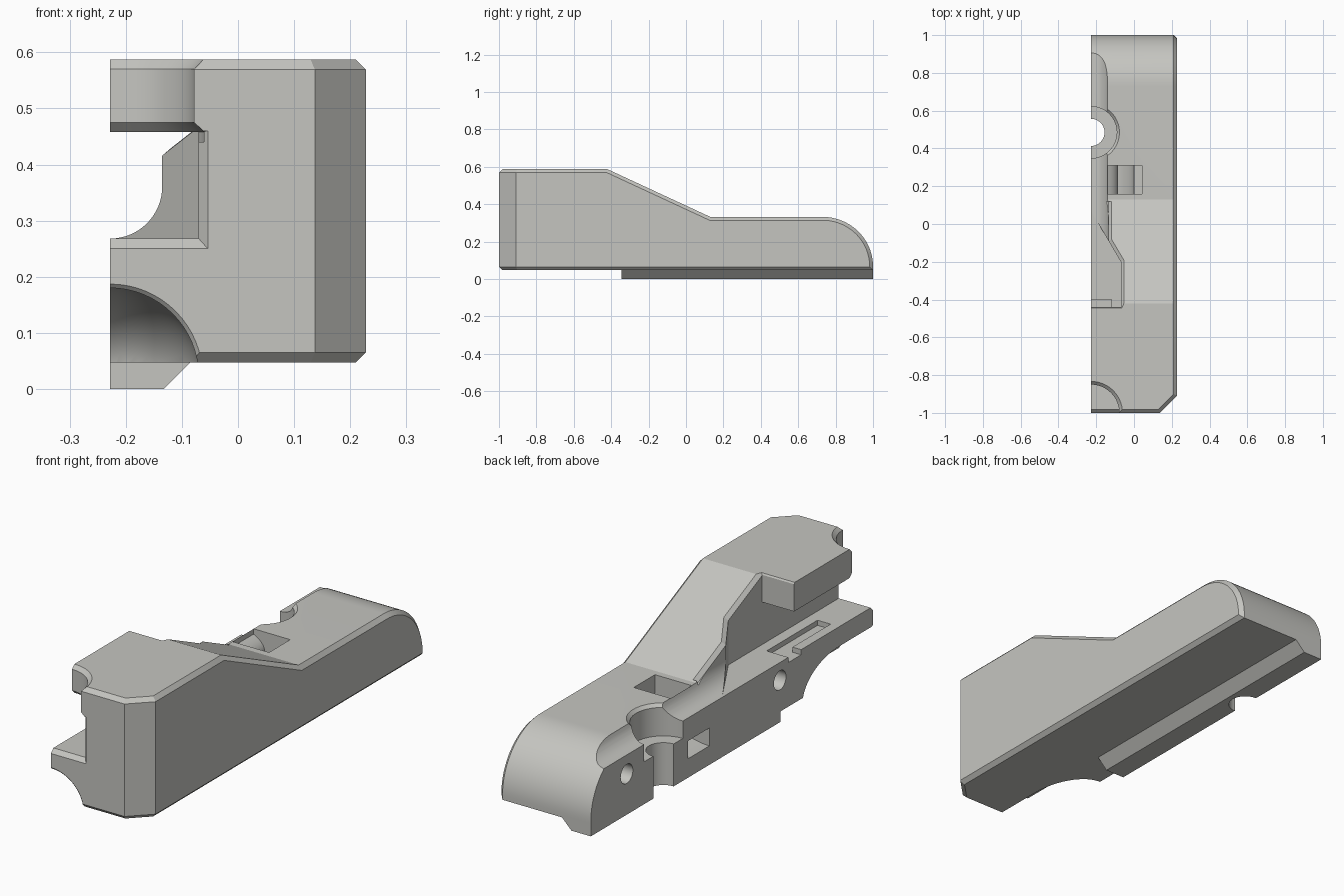
import bpy, bmesh, math
from mathutils import Vector, Matrix

if "Cube" in bpy.data.objects:
    bpy.data.objects.remove(bpy.data.objects["Cube"])

X0, X1 = -0.228, 0.228      # split plane and outer side
CH = 0.018                  # edge chamfer


def make(name, bm):
    bmesh.ops.recalc_face_normals(bm, faces=bm.faces)
    me = bpy.data.meshes.new(name)
    bm.to_mesh(me)
    bm.free()
    ob = bpy.data.objects.new(name, me)
    bpy.context.collection.objects.link(ob)
    return ob


def loft_bm(a, b):
    """Closed solid between two matching loops of 3D points."""
    bm = bmesh.new()
    va, vb = [bm.verts.new(p) for p in a], [bm.verts.new(p) for p in b]
    n = len(a)
    bm.faces.new(va)
    bm.faces.new(vb[::-1])
    for i in range(n):
        j = (i + 1) % n
        bm.faces.new((va[i], vb[i], vb[j], va[j]))
    bmesh.ops.recalc_face_normals(bm, faces=bm.faces)
    return bm


def prism_y(name, pts, y0, y1):
    return make(name, loft_bm([(x, y0, z) for x, z in pts], [(x, y1, z) for x, z in pts]))


def prism_z(name, pts, z0, z1):
    return make(name, loft_bm([(x, y, z0) for x, y in pts], [(x, y, z1) for x, y in pts]))


def box(name, x0, x1, y0, y1, z0, z1):
    return prism_z(name, [(x0, y0), (x1, y0), (x1, y1), (x0, y1)], z0, z1)


def lathe(name, prof, matrix, n=64):
    """Capped solid of revolution from (radius, height) pairs."""
    bm = bmesh.new()
    rings = [[bm.verts.new(matrix @ Vector((r * math.cos(2 * math.pi * i / n),
                                            r * math.sin(2 * math.pi * i / n), h)))
              for i in range(n)] for r, h in prof]
    bm.faces.new(rings[0])
    bm.faces.new(rings[-1])
    for a, b in zip(rings, rings[1:]):
        for i in range(n):
            j = (i + 1) % n
            bm.faces.new((a[i], a[j], b[j], b[i]))
    return make(name, bm)


def arc(cx, cz, rx, rz, a0, a1, n=16):
    return [(cx + rx * math.cos(math.radians(a0 + (a1 - a0) * i / n)),
             cz + rz * math.sin(math.radians(a0 + (a1 - a0) * i / n))) for i in range(n + 1)]


# Main body: side profile extruded across, front corner cut, rim chamfered
prof = [(-1, 0.047), (-1, 0.587), (-0.42, 0.587), (0.13, 0.332), (0.73, 0.332)]
prof += arc(0.73, 0.067, 0.27, 0.265, 90, 0, 24)[1:] + [(1, 0.047)]
bm = loft_bm([(X0, y, z) for y, z in prof], [(X1, y, z) for y, z in prof])
cut = bmesh.ops.bisect_plane(bm, geom=bm.verts[:] + bm.edges[:] + bm.faces[:],
                             plane_co=(0.137, -1, 0), plane_no=(1, -1, 0), clear_outer=True)
bmesh.ops.contextual_create(bm, geom=[e for e in cut['geom_cut'] if isinstance(e, bmesh.types.BMEdge)])
bmesh.ops.recalc_face_normals(bm, faces=bm.faces)
bm.normal_update()


def is_side(f):
    n = f.normal
    return abs(n.z) < 0.01 and (n.x > 0.5 or n.y < -0.5)


rim = [e for e in bm.edges if len(e.link_faces) == 2
       and is_side(e.link_faces[0]) != is_side(e.link_faces[1])
       and all(f.normal.x > -0.9 for f in e.link_faces)]
bmesh.ops.bevel(bm, geom=rim, offset=CH, offset_type='OFFSET', segments=1,
                affect='EDGES', clamp_overlap=False)
body = make("clamp_half_body", bm)


def apply(tool, op='DIFFERENCE'):
    tool.hide_render = True
    m = body.modifiers.new(tool.name, 'BOOLEAN')
    m.operation, m.solver, m.object = op, 'EXACT', tool
    bpy.context.view_layer.objects.active = body
    bpy.ops.object.modifier_apply(modifier=m.name)
    bpy.data.objects.remove(tool)


# Tapered rail underneath
apply(prism_y("bottom_rail", [(X0, 0), (-0.132, 0), (-0.074, 0.058), (X0, 0.058)], -0.345, 1), 'UNION')

# Inner slot: closed by a roof at the front, open above behind it
apply(prism_z("slot", [(-0.4, -1.2), (-0.07, -1.2), (-0.07, -0.2), (-0.228, 0.07), (-0.4, 0.07)], 0.268, 0.458))
apply(prism_z("slot_opening", [(-0.4, -0.44), (-0.07, -0.44), (-0.07, -0.2), (-0.228, 0.07), (-0.4, 0.07)],
              0.268, 0.8))

# Round-bottomed cable groove running out at the back
apply(prism_y("cable_groove", [(-0.4, 0.7), (-0.135, 0.7)]
              + arc(X0, 0.361, 0.093, 0.093, 0, -90) + [(-0.4, 0.268)], -0.14, 1.2))


# Chamfer around the opening on the slope
def slope(y):
    return 0.332 + (0.13 - y) * 0.4636


low = [(-0.4, -0.438), (-0.07, -0.438), (-0.07, -0.2), (-0.135, -0.09), (-0.135, 0.12), (-0.4, 0.12)]
high = [(-0.4, -0.458), (-0.052, -0.458), (-0.052, -0.19), (-0.117, -0.08), (-0.117, 0.12), (-0.4, 0.12)]
apply(make("opening_chamfer", loft_bm([(x, y, slope(y) - 0.018) for x, y in low],
                                      [(x, y, slope(y) + 0.002) for x, y in high])))

# Chamfered slot mouth at the front
apply(make("mouth_chamfer", loft_bm(
    [(-0.4, -1.002, 0.248), (-0.052, -1.002, 0.248), (-0.052, -1.002, 0.46), (-0.4, -1.002, 0.46)],
    [(-0.4, -0.982, 0.268), (-0.07, -0.982, 0.268), (-0.07, -0.982, 0.458), (-0.4, -0.982, 0.458)])))

# Round notch in the front of the roof
apply(lathe("roof_notch", [(0.168, 0.44), (0.168, 0.458), (0.15, 0.475), (0.15, 0.57), (0.172, 0.592), (0.172, 0.7)],
            Matrix.Translation((X0, -1, 0))))

# Domed scoop under the front
dome = arc(0, -0.76, 0.158, 0.26, 0, 86, 14)
apply(lathe("front_scoop", [(0.166, -1.1), (0.166, -1.001), (0.158, -0.993)] + dome,
            Matrix.Translation((X0, 0, 0.022)) @ Matrix.Rotation(-math.pi / 2, 4, 'X')))

# Vertical screw hole with counterbore
apply(lathe("screw_hole", [(0.072, -0.1), (0.072, 0.19), (0.137, 0.19), (0.137, 0.318), (0.16, 0.341), (0.16, 0.6)],
            Matrix.Translation((X0, 0.485, 0))))

# Curved tie channel from the split face up to the top
inner = arc(X0, 0.245, 0.143, 0.08, -90, 52)
outer = arc(X0, 0.245, 0.228, 0.16, 0, -90)
apply(prism_y("tie_channel", [(-0.4, 0.165)] + inner + [(-0.14, 0.45), (0.042, 0.45), (0.042, 0.245)]
              + outer + [(-0.4, 0.085)], 0.16, 0.31))

# Horizontal pin holes in the split face
for y, z in ((0.745, 0.183), (-0.34, 0.188)):
    apply(lathe("pin_hole", [(0.043, -0.1), (0.043, 0.2)],
                Matrix.Translation((X0, y, z)) @ Matrix.Rotation(math.pi / 2, 4, 'Y'), 32))

# Shallow recess in the slot floor
apply(box("floor_recess", -0.185, -0.12, -0.76, -0.40, 0.245, 0.30))
apply(box("floor_recess_exit", -0.4, -0.15, -0.49, -0.40, 0.245, 0.30))

# Finish
mat = bpy.data.materials.new("light_grey")
mat.diffuse_color = (0.56, 0.56, 0.53, 1)
mat.use_nodes = True
mat.node_tree.nodes["Principled BSDF"].inputs["Base Color"].default_value = mat.diffuse_color
body.data.materials.clear()
body.data.materials.append(mat)
for p in body.data.polygons:
    p.material_index = 0
bpy.ops.object.select_all(action='DESELECT')
body.select_set(True)
bpy.context.view_layer.objects.active = body
bpy.ops.object.shade_smooth_by_angle(angle=math.radians(20))
